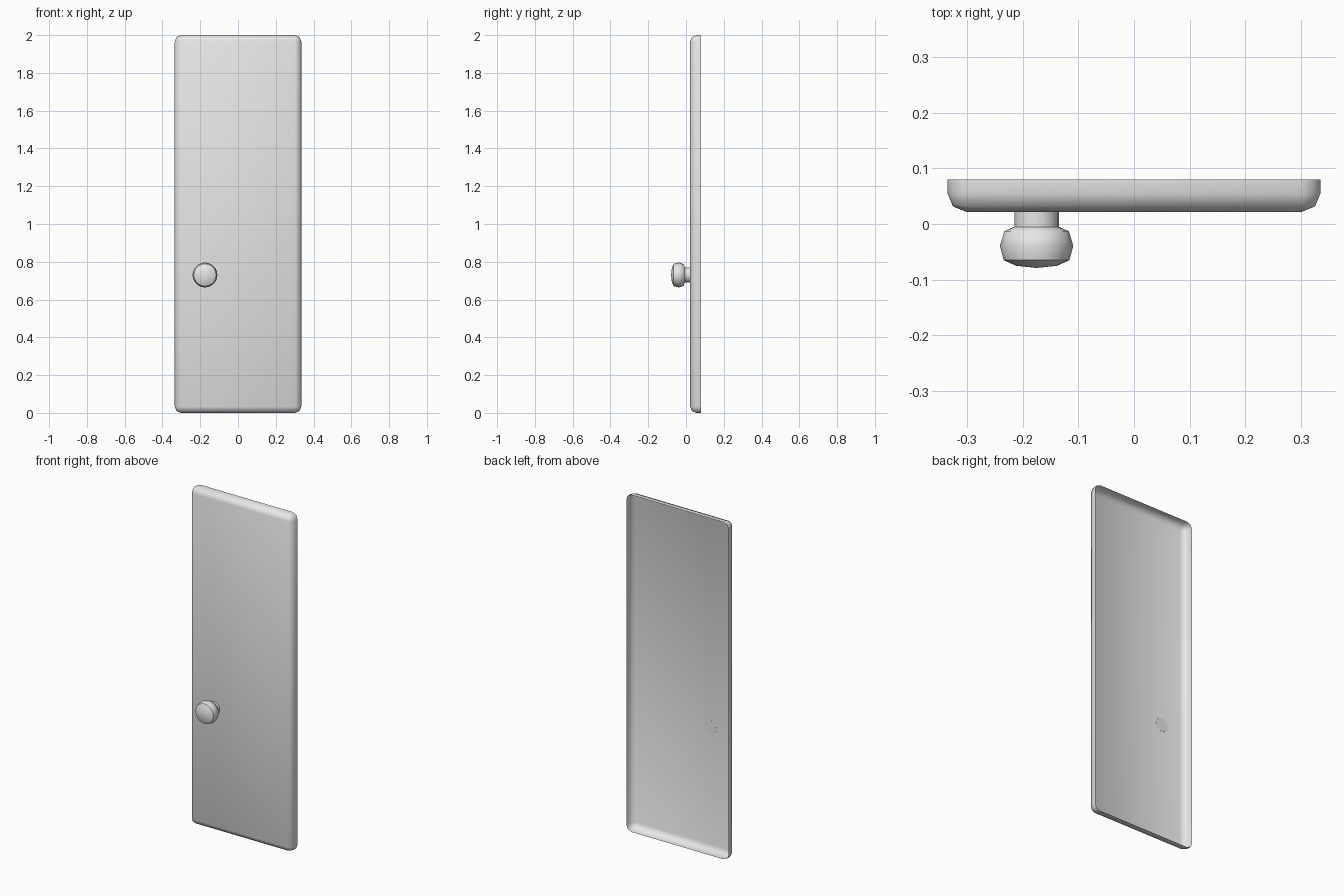
import bpy
import bmesh
from math import radians
from mathutils import Vector, Matrix

cube = bpy.data.objects.get("Cube")
if cube:
    bpy.data.objects.remove(cube, do_unlink=True)

# Single plain grey
grey = bpy.data.materials.new("plain_grey")
grey.use_nodes = True
grey.diffuse_color = (0.8, 0.8, 0.8, 1)
grey.node_tree.nodes["Principled BSDF"].inputs["Base Color"].default_value = (0.8, 0.8, 0.8, 1)


def finish(bm, name):
    mesh = bpy.data.meshes.new(name)
    bm.to_mesh(mesh)
    bm.free()
    mesh.materials.append(grey)
    obj = bpy.data.objects.new(name, mesh)
    bpy.context.collection.objects.link(obj)
    bpy.ops.object.select_all(action='DESELECT')
    obj.select_set(True)
    bpy.context.view_layer.objects.active = obj
    bpy.ops.object.shade_smooth_by_angle(angle=radians(50))
    return obj


# Door panel: thin shell, open at the back, with rounded front and corners
WIDTH, HEIGHT, FRONT, BACK, ROUND = 0.67, 2.0, 0.022, 0.08, 0.033
bm = bmesh.new()
bmesh.ops.create_cube(bm, size=1)
bmesh.ops.scale(bm, vec=(WIDTH, BACK - FRONT, HEIGHT), verts=bm.verts)
bmesh.ops.translate(bm, vec=(0, (FRONT + BACK) / 2, HEIGHT / 2), verts=bm.verts)
back = [f for f in bm.faces if f.calc_center_median().y > BACK - 0.001]
bmesh.ops.delete(bm, geom=back, context='FACES_ONLY')
edges = [e for e in bm.edges if not e.is_boundary]
bmesh.ops.bevel(bm, geom=edges, offset=ROUND, segments=2, profile=0.5, affect='EDGES')
finish(bm, "door_panel")

# Knob and stem: one profile (radius, y) turned around the y axis
profile = [(0, 0.0225), (0.04, 0.0225), (0.04, -0.005), (0.058, -0.013),
           (0.066, -0.039), (0.059, -0.065), (0.037, -0.075), (0, -0.079)]
bm = bmesh.new()
verts = [bm.verts.new((r, y, 0)) for r, y in profile]
outline = [bm.edges.new(pair) for pair in zip(verts, verts[1:])]
bmesh.ops.spin(bm, geom=verts + outline, cent=(0, 0, 0), axis=(0, 1, 0),
               angle=radians(360), steps=20)
bmesh.ops.remove_doubles(bm, verts=bm.verts, dist=0.0001)
bmesh.ops.recalc_face_normals(bm, faces=bm.faces)
knob = finish(bm, "door_knob")
knob.location = (-0.175, 0, 0.73)
